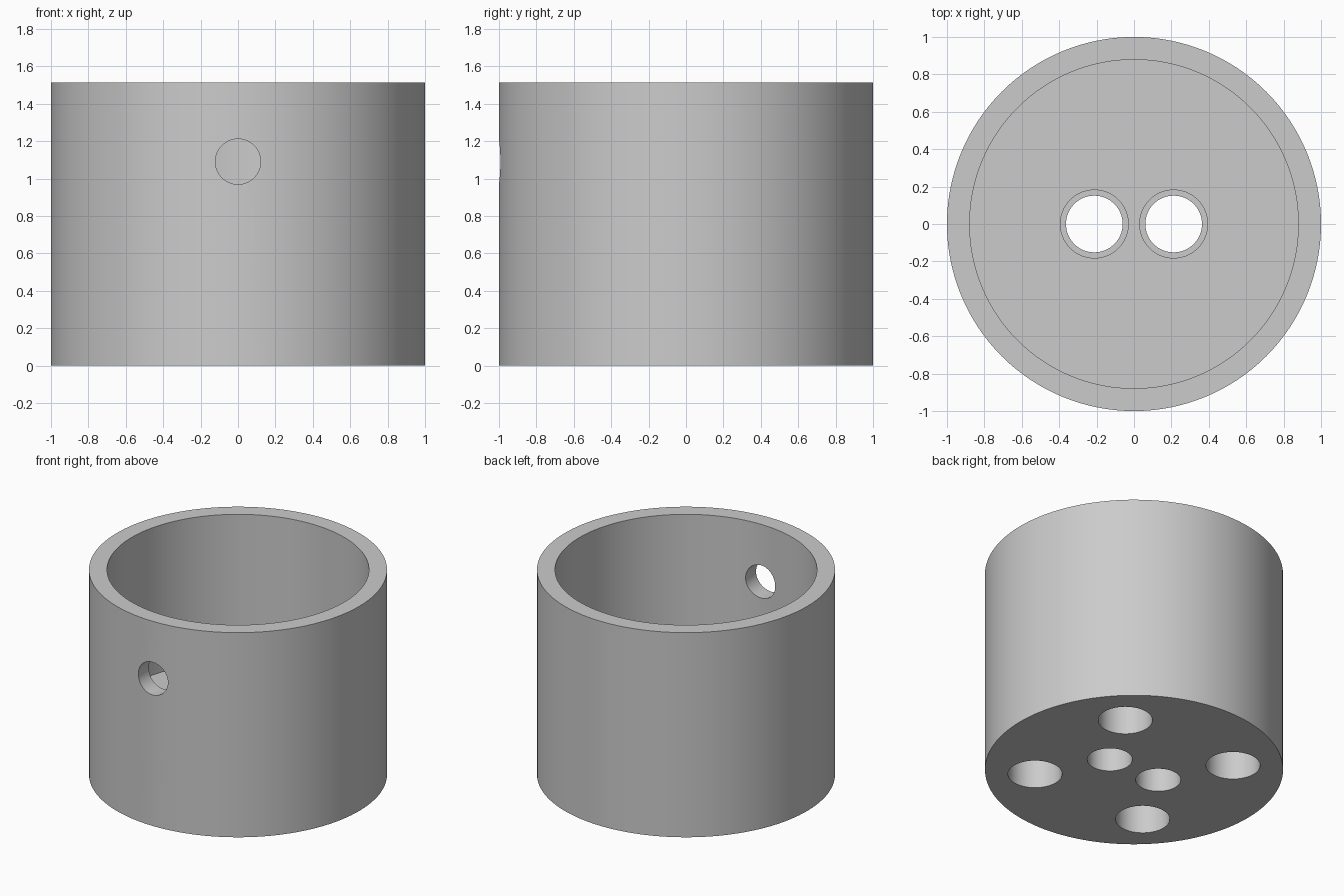
import bpy
import math
from mathutils import Matrix, Vector

if "Cube" in bpy.data.objects:
    bpy.data.objects.remove(bpy.data.objects["Cube"], do_unlink=True)

U = 2 / 33            # one design unit; the cup is 33 wide
HEIGHT = 25 * U
FLOOR = 7 * U

grey = bpy.data.materials.new("plain grey")
grey.use_nodes = True
grey.diffuse_color = (0.6, 0.6, 0.6, 1)
grey.node_tree.nodes["Principled BSDF"].inputs["Base Color"].default_value = (0.6, 0.6, 0.6, 1)


def cylinder(name, radius, start, end, sides=64):
    """Cylinder running from one point to another."""
    start, end = Vector(start), Vector(end)
    axis = end - start
    bpy.ops.mesh.primitive_cylinder_add(
        vertices=sides, radius=radius, depth=axis.length,
        location=(start + end) / 2,
        rotation=axis.to_track_quat("Z", "Y").to_euler())
    obj = bpy.context.object
    obj.name = name
    obj.data.materials.append(grey)
    return obj


# Solid body
cup = cylinder("cup", 1, (0, 0, 0), (0, 0, HEIGHT), 128)

# Main cavity and the hole through the front wall
cutters = [
    cylinder("cavity_cutter", 14.5 * U, (0, 0, FLOOR), (0, 0, HEIGHT + U), 128),
    cylinder("front_hole_cutter", 2 * U, (0, -1.2, 18 * U), (0, -0.6, 18 * U)),
]

# Two stepped holes through the floor
for side in (-1, 1):
    x = side * 3.5 * U
    cutters.append(cylinder("floor_hole_cutter", 2.5 * U, (x, 0, -U), (x, 0, FLOOR + U)))
    cutters.append(cylinder("floor_step_cutter", 3 * U, (x, 0, FLOOR - 1.5 * U), (x, 0, FLOOR + U)))

# Four blind sockets in the underside
for i in range(4):
    p = Matrix.Rotation(math.radians(45 + 90 * i), 3, "Z") @ Vector((11 * U, 0, 0))
    cutters.append(cylinder("socket_cutter", 3 * U, p - Vector((0, 0, U)), p + Vector((0, 0, 5 * U))))

for cutter in cutters:
    cutter.hide_render = True
    cut = cup.modifiers.new(cutter.name, "BOOLEAN")
    cut.operation = "DIFFERENCE"
    cut.solver = "EXACT"
    cut.object = cutter

# Keep the cut shape and discard the cutters
bpy.context.view_layer.update()
depsgraph = bpy.context.evaluated_depsgraph_get()
mesh = bpy.data.meshes.new_from_object(cup.evaluated_get(depsgraph))
cup.modifiers.clear()
cup.data = mesh
mesh.materials.clear()
mesh.materials.append(grey)
for face in mesh.polygons:
    face.material_index = 0
for cutter in cutters:
    bpy.data.objects.remove(cutter, do_unlink=True)

bpy.ops.object.select_all(action="DESELECT")
cup.select_set(True)
bpy.context.view_layer.objects.active = cup
bpy.ops.object.shade_smooth_by_angle(angle=math.radians(30))
